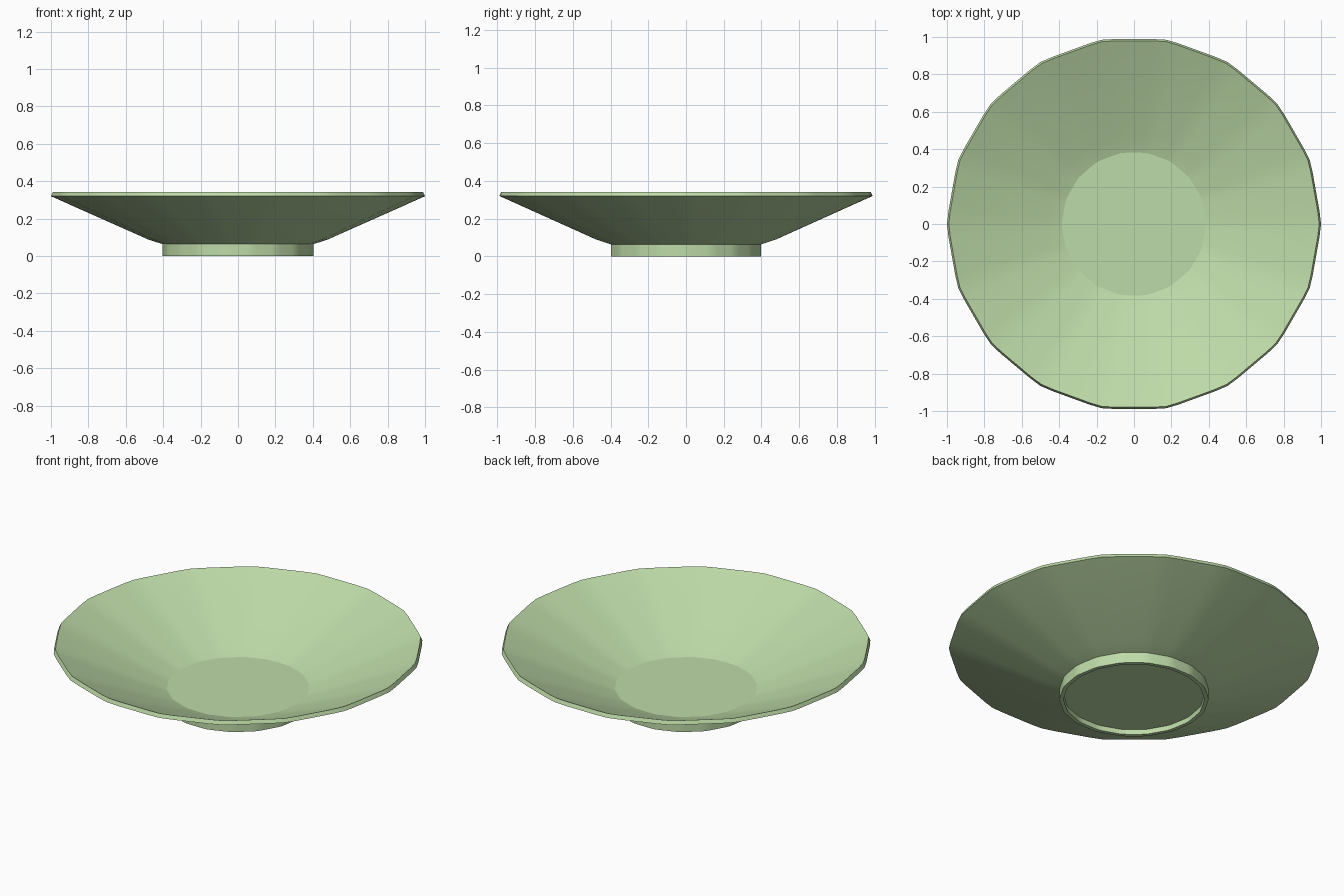
import bpy
import bmesh
from math import cos, sin, radians

SIDES = 18
ROUND = 4      # degrees either side of a corner that are softened

if "Cube" in bpy.data.objects:
    bpy.data.objects.remove(bpy.data.objects["Cube"], do_unlink=True)

green = bpy.data.materials.new("pale green glaze")
green.use_nodes = True
colour = (0.515, 0.708, 0.392, 1)
green.diffuse_color = colour
green.node_tree.nodes["Principled BSDF"].inputs["Base Color"].default_value = colour


def outline():
    """Unit polygon with softened corners, as (x, y) pairs."""
    half = 180 / SIDES
    near = cos(radians(half)) / cos(radians(half - ROUND))
    points = []
    for i in range(SIDES):
        for offset, r in ((-ROUND, near), (0, 0.996), (ROUND, near)):
            a = radians(i * 2 * half + offset)
            points.append((r * cos(a), r * sin(a)))
    return points


def turned(name, profile):
    """Sweep a (radius, height) profile round the outline and cap both ends."""
    bm = bmesh.new()
    shape = outline()
    rings = [[bm.verts.new((x * r, y * r, z)) for x, y in shape] for r, z in profile]
    n = len(shape)
    for low, high in zip(rings, rings[1:]):
        for i in range(n):
            j = (i + 1) % n
            bm.faces.new((low[i], low[j], high[j], high[i]))
    bm.faces.new(rings[0])
    bm.faces.new(rings[-1])
    bmesh.ops.recalc_face_normals(bm, faces=bm.faces)
    mesh = bpy.data.meshes.new(name)
    bm.to_mesh(mesh)
    bm.free()
    mesh.materials.append(green)
    obj = bpy.data.objects.new(name, mesh)
    bpy.context.collection.objects.link(obj)
    bpy.ops.object.select_all(action="DESELECT")
    obj.select_set(True)
    bpy.context.view_layer.objects.active = obj
    bpy.ops.object.shade_smooth_by_angle(angle=radians(15))
    return obj


# Flared bowl: underside, rim, inner wall and flat floor
turned("bowl", [(0.40, 0.062), (0.485, 0.09), (1.004, 0.32),
                (0.994, 0.342), (0.475, 0.111), (0.387, 0.082)])

# Foot with a shallow recess underneath
turned("foot", [(0.404, 0.064), (0.404, 0), (0.382, 0), (0.382, 0.03)])
